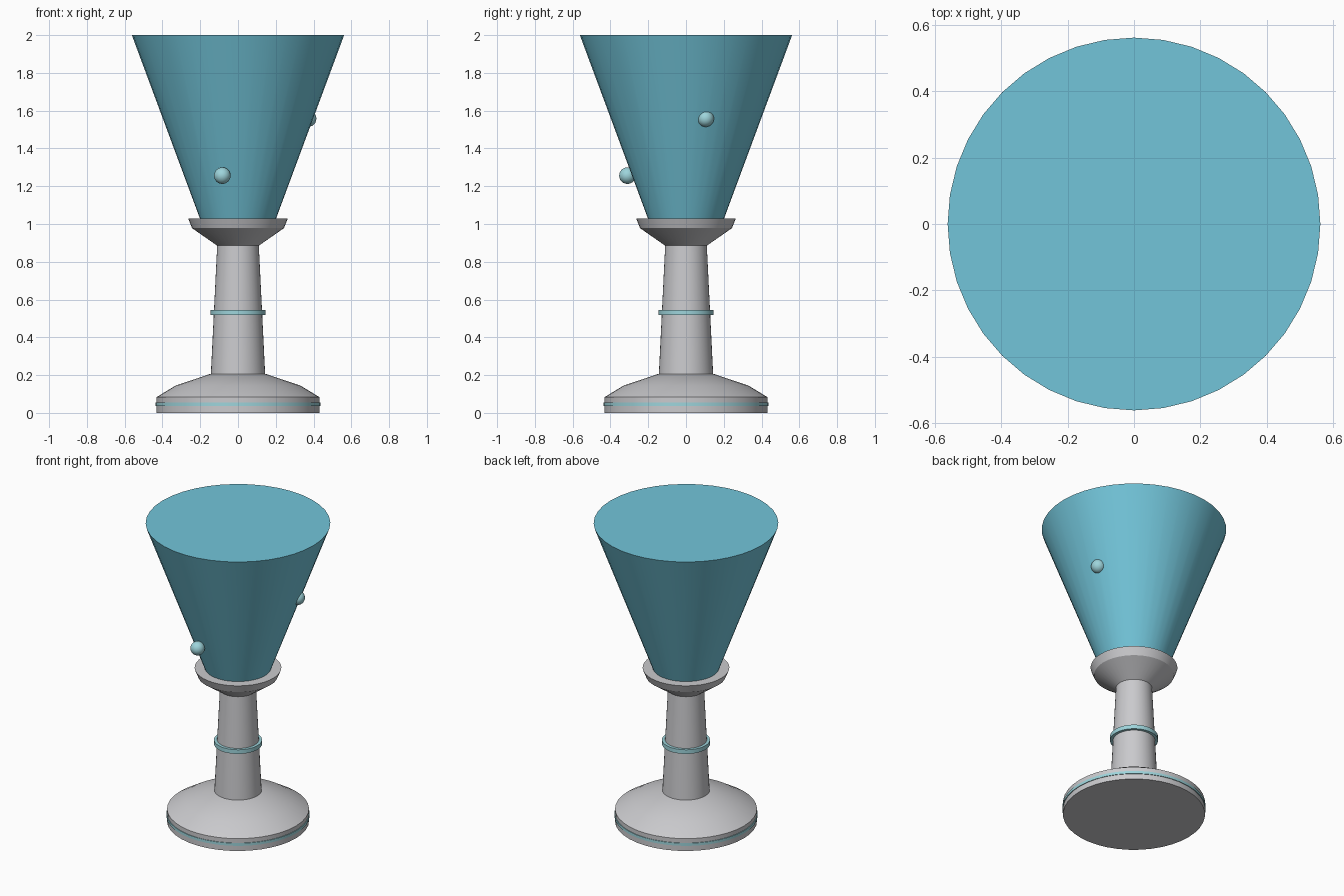
import bpy
import bmesh
import math

cube = bpy.data.objects.get("Cube")
if cube:
    bpy.data.objects.remove(cube, do_unlink=True)

SIDES = 40


def material(name, colour):
    mat = bpy.data.materials.new(name)
    mat.use_nodes = True
    mat.diffuse_color = (*colour, 1)
    mat.node_tree.nodes["Principled BSDF"].inputs["Base Color"].default_value = (*colour, 1)
    return mat


TEAL = material("teal", (0.17, 0.56, 0.70))
PALE = material("pale_teal", (0.34, 0.66, 0.71))
GREY = material("light_grey", (0.59, 0.59, 0.61))


def finish(obj, name, mat):
    obj.name = obj.data.name = name
    obj.data.materials.append(mat)
    bpy.ops.object.select_all(action="DESELECT")
    obj.select_set(True)
    bpy.context.view_layer.objects.active = obj
    bpy.ops.object.shade_smooth_by_angle(angle=math.radians(20))


def lathe(name, profile, mat):
    """Closed solid of revolution from (radius, height) pairs, bottom to top."""
    bm = bmesh.new()
    rings = []
    for r, z in profile:
        angles = [math.tau * i / SIDES for i in range(SIDES)]
        rings.append([bm.verts.new((r * math.cos(a), r * math.sin(a), z)) for a in angles])
    for low, high in zip(rings, rings[1:]):
        for i in range(SIDES):
            j = (i + 1) % SIDES
            bm.faces.new((low[i], low[j], high[j], high[i]))
    bm.faces.new(rings[0][::-1])
    bm.faces.new(rings[-1])
    mesh = bpy.data.meshes.new(name)
    bm.to_mesh(mesh)
    bm.free()
    obj = bpy.data.objects.new(name, mesh)
    bpy.context.collection.objects.link(obj)
    finish(obj, name, mat)


def band(name, radius, low, high):
    lathe(name, [(radius, low), (radius, high)], PALE)


# Foot, stem and collar
lathe("foot", [(0.432, 0), (0.432, 0.083), (0.33, 0.145), (0.145, 0.207)], GREY)
lathe("stem", [(0.144, 0.2), (0.11, 0.89)], GREY)
lathe("collar", [(0.11, 0.885), (0.243, 0.978), (0.264, 1.03)], GREY)

# Filled bowl
lathe("bowl", [(0.2, 1.025), (0.562, 2)], TEAL)

# Trim rings
band("foot_ring", 0.436, 0.036, 0.054)
band("stem_ring", 0.146, 0.518, 0.546)

# Beads on the bowl
for name, place in (("front_bead", (-0.083, -0.31, 1.256)),
                    ("side_bead", (0.371, 0.104, 1.558))):
    bpy.ops.mesh.primitive_uv_sphere_add(segments=24, ring_count=12, radius=0.044, location=place)
    finish(bpy.context.object, name, PALE)
